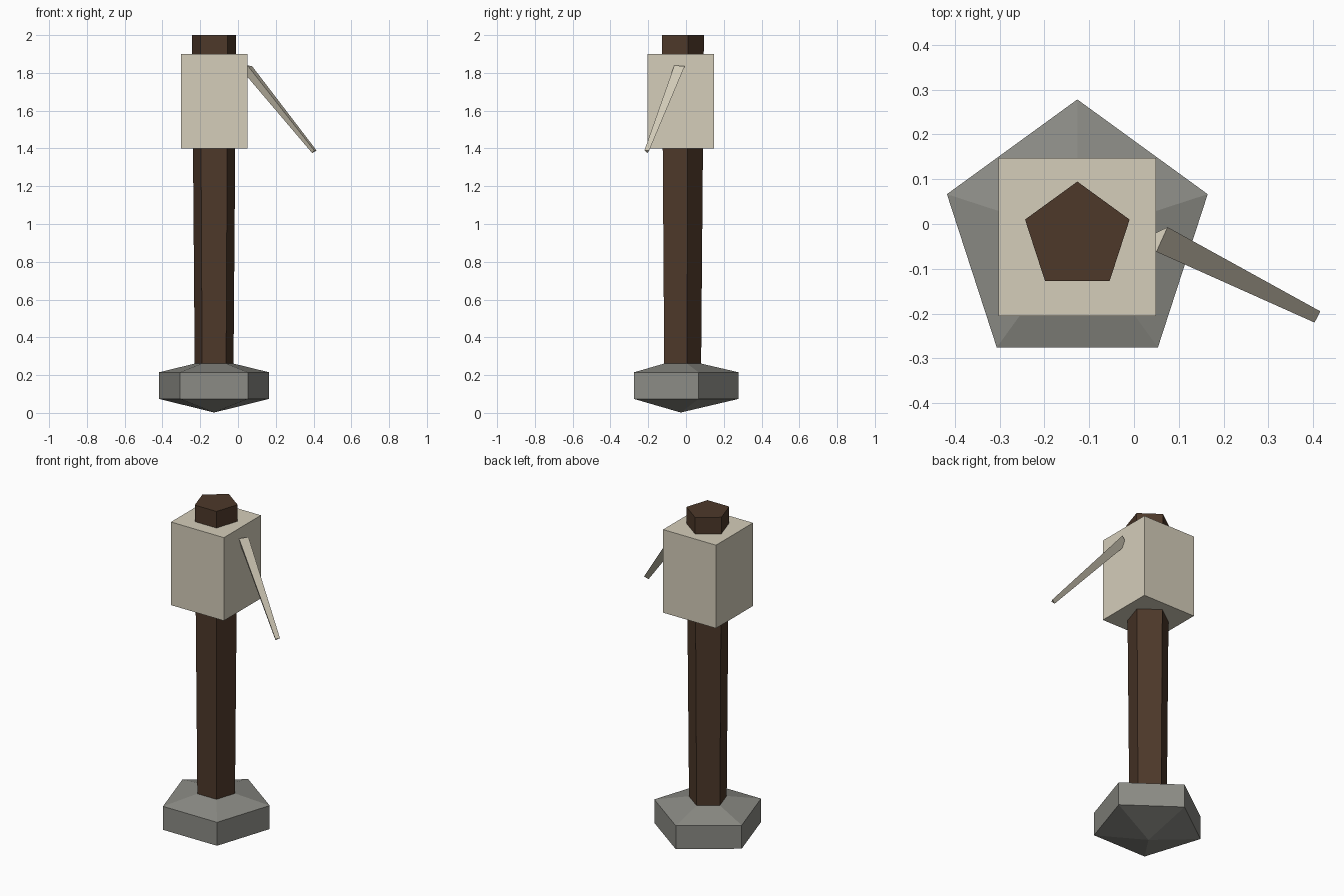
import bpy, bmesh, math
from mathutils import Vector

if "Cube" in bpy.data.objects:
    bpy.data.objects.remove(bpy.data.objects["Cube"])

CX, CY = -0.1265, -0.028  # shared axis of post, stone and box


def material(name, rgb):
    m = bpy.data.materials.new(name)
    m.diffuse_color = (*rgb, 1)
    m.use_nodes = True
    m.node_tree.nodes["Principled BSDF"].inputs["Base Color"].default_value = m.diffuse_color
    return m


def ring(radius, z, sides=5):
    """Regular polygon with one corner towards +y; radius 0 gives an apex."""
    if radius == 0:
        return [(CX, CY, z)]
    step = math.tau / sides
    return [(CX - radius * math.sin(i * step), CY + radius * math.cos(i * step), z)
            for i in range(sides)]


def loft(name, sections, mat):
    """Skin a list of sections, closing polygon ends with caps."""
    bm = bmesh.new()
    rows = [[bm.verts.new(p) for p in s] for s in sections]
    for a, b in zip(rows, rows[1:]):
        n = max(len(a), len(b))
        for i in range(n):
            j = (i + 1) % n
            quad = [a[i % len(a)], a[j % len(a)], b[j % len(b)], b[i % len(b)]]
            bm.faces.new(list(dict.fromkeys(quad)))
    for end in (rows[0], rows[-1]):
        if len(end) > 2:
            bm.faces.new(end)
    bmesh.ops.recalc_face_normals(bm, faces=bm.faces)
    mesh = bpy.data.meshes.new(name)
    bm.to_mesh(mesh)
    bm.free()
    mesh.materials.append(mat)
    ob = bpy.data.objects.new(name, mesh)
    bpy.context.collection.objects.link(ob)
    return ob


wood = material("dark_wood", (0.075, 0.04, 0.023))
stone = material("stone", (0.26, 0.26, 0.235))
cream = material("cream", (0.66, 0.61, 0.49))

# Faceted foot stone
loft("base_stone", [ring(0, 0.002), ring(0.306, 0.074), ring(0.306, 0.215), ring(0, 0.286)], stone)

# Post, widening slightly upwards
loft("post", [ring(0.107, 0.14), ring(0.1227, 2.0)], wood)

# Box around the top of the post
bpy.ops.mesh.primitive_cube_add(size=1, location=(CX, -0.029, 1.65))
box = bpy.context.object
box.name = "box"
box.scale = (0.352, 0.352, 0.5)
box.data.materials.append(cream)

# Tapered three-sided lever, leaning out and down from the box
start = [(0.075, -0.007, 1.835), (0.05, -0.062, 1.84), (0.0275, -0.03, 1.805)]
tip = [(0.416, -0.195, 1.389), (0.403, -0.22, 1.39), (0.393, -0.205, 1.375)]
loft("lever", [start, tip], cream)
